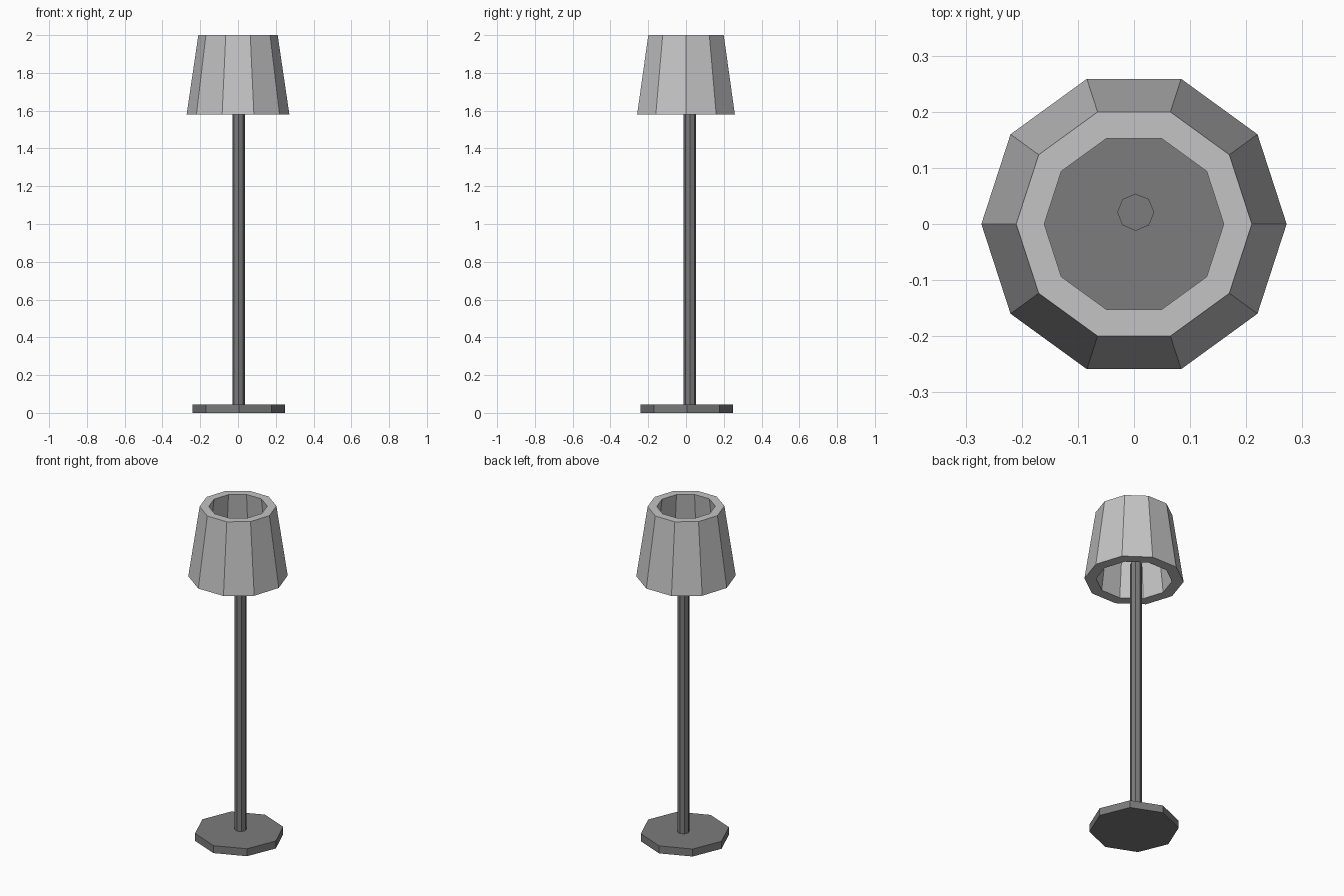
import bpy
import bmesh
from math import cos, sin, tau

cube = bpy.data.objects.get("Cube")
if cube:
    bpy.data.objects.remove(cube, do_unlink=True)


def make_material(name, grey):
    colour = (grey, grey, grey, 1)
    mat = bpy.data.materials.new(name)
    mat.use_nodes = True
    mat.diffuse_color = colour
    mat.node_tree.nodes["Principled BSDF"].inputs["Base Color"].default_value = colour
    return mat


def lathe(name, profile, sides, centre, mat, closed=False):
    """Flat-faced turned part from (radius, z) points; open profiles get end caps."""
    bm = bmesh.new()
    rings = []
    for radius, z in profile:
        rings.append([bm.verts.new((radius * cos(tau * i / sides),
                                    radius * sin(tau * i / sides), z))
                      for i in range(sides)])
    pairs = list(zip(rings, rings[1:]))
    if closed:
        pairs.append((rings[-1], rings[0]))
    else:
        bm.faces.new(rings[0])
        bm.faces.new(rings[-1])
    for low, high in pairs:
        for i in range(sides):
            j = (i + 1) % sides
            bm.faces.new((low[i], low[j], high[j], high[i]))
    bmesh.ops.recalc_face_normals(bm, faces=bm.faces)
    mesh = bpy.data.meshes.new(name)
    bm.to_mesh(mesh)
    bm.free()
    mesh.materials.append(mat)
    obj = bpy.data.objects.new(name, mesh)
    obj.location = (*centre, 0)
    bpy.context.collection.objects.link(obj)
    return obj


metal = make_material("dark grey metal", 0.2)
fabric = make_material("pale grey fabric", 0.55)

# Octagonal foot and pole
lathe("base", [(0.245, 0), (0.245, 0.045)], 8, (0.004, 0.005), metal)
lathe("pole", [(0.033, 0.04), (0.033, 1.67)], 8, (0.003, 0.021), metal)

# Thick ten-sided shade, open at both ends
lathe("lamp_shade", [(0.272, 1.58), (0.21, 2), (0.16, 2), (0.208, 1.58)],
      10, (0, 0), fabric, closed=True)
